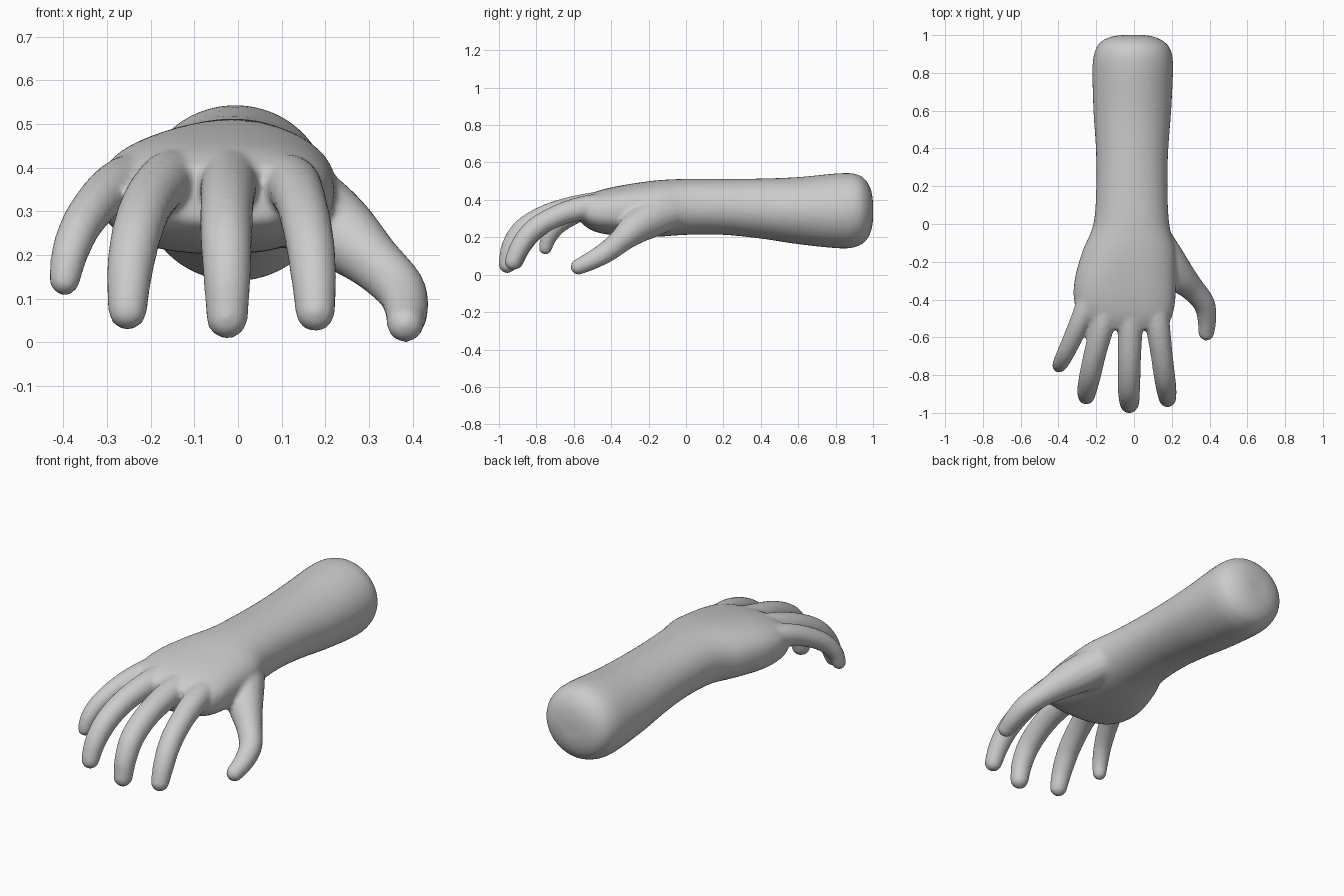
import bpy, bmesh, math
from mathutils import Vector

cube = bpy.data.objects.get("Cube")
if cube:
    bpy.data.objects.remove(cube, do_unlink=True)

skin = bpy.data.materials.new("skin_grey")
skin.use_nodes = True
GREY = (0.6, 0.6, 0.6, 1)
skin.diffuse_color = GREY
skin.node_tree.nodes["Principled BSDF"].inputs["Base Color"].default_value = GREY

bm = bmesh.new()


def spline(rows, steps=5):
    """Smooth the listed cross-sections into a denser run."""
    rows = [Vector(r) for r in rows]
    pts = [rows[0]] + rows + [rows[-1]]
    out = []
    for a, b, c, d in zip(pts, pts[1:], pts[2:], pts[3:]):
        for i in range(steps):
            t = i / steps
            out.append(b + (c - a) * (t / 2) + (a - b * 2.5 + c * 2 - d / 2) * t * t
                       + (b * 1.5 - a / 2 - c * 1.5 + d / 2) * t ** 3)
    return out + [rows[-1]]


def skin_rings(rings):
    """Bridge rings of points and close both ends."""
    loops = [[bm.verts.new(p) for p in ring] for ring in rings]
    n = len(loops[0])
    for a, b in zip(loops, loops[1:]):
        for i in range(n):
            j = (i + 1) % n
            bm.faces.new((a[i], a[j], b[j], b[i]))
    bm.faces.new(loops[0][::-1])
    bm.faces.new(loops[-1])


def circle(n):
    return [(math.cos(k * math.tau / n), math.sin(k * math.tau / n)) for k in range(n)]


def limb(rows):
    """Rows: y, left edge, right edge, bottom, top, roundness (1 is an ellipse)."""
    rings = []
    for y, x0, x1, z0, z1, power in spline(rows):
        rings.append([Vector(((x0 + x1) / 2 + (x1 - x0) / 2 * math.copysign(abs(c) ** power, c), y,
                              (z0 + z1) / 2 + (z1 - z0) / 2 * math.copysign(abs(s) ** power, s)))
                      for c, s in circle(40)])
    skin_rings(rings)


def finger(rows):
    """Rows: x, y, z, radius; the last one gets a rounded tip."""
    run = spline(rows)
    tip = run[-1]
    heading = (run[-1].to_3d() - run[-2].to_3d()).normalized()
    for k in range(1, 6):
        a = k * math.pi / 11
        p = tip.to_3d() + heading * tip[3] * math.sin(a)
        run.append(Vector((*p, tip[3] * math.cos(a))))
    rings = []
    for i, r in enumerate(run):
        d = (run[min(i + 1, len(run) - 1)].to_3d() - run[max(i - 1, 0)].to_3d()).normalized()
        side = d.cross(Vector((0, 0, 1))).normalized()
        up = side.cross(d)
        rings.append([r.to_3d() + (side * c + up * s) * r[3] for c, s in circle(16)])
    skin_rings(rings)


# Forearm, wrist and palm
limb([
    (1.0, -.07, .06, .29, .39, 1),
    (.99, -.125, .11, .235, .45, 1),
    (.965, -.175, .16, .185, .50, 1),
    (.92, -.205, .195, .153, .535, 1),
    (.83, -.22, .207, .14, .543, 1),
    (.6, -.215, .197, .163, .522, 1),
    (.4, -.202, .182, .193, .514, .97),
    (.2, -.20, .177, .213, .512, .95),
    (0, -.215, .187, .213, .512, .92),
    (-.15, -.275, .222, .203, .505, .9),
    (-.3, -.315, .222, .203, .485, .82),
    (-.42, -.315, .217, .215, .462, .8),
    (-.5, -.275, .197, .235, .438, .8),
    (-.56, -.22, .165, .275, .405, .85)])

# Thumb with its fleshy root
finger([(.10, -.06, .34, .09), (.165, -.18, .30, .10), (.235, -.27, .25, .088),
        (.31, -.345, .185, .066), (.37, -.42, .125, .058), (.386, -.5, .078, .051),
        (.383, -.575, .042, .043)])
# Index finger
finger([(.10, -.38, .37, .066), (.125, -.53, .36, .065), (.145, -.68, .318, .059),
        (.162, -.81, .245, .057), (.173, -.885, .155, .053), (.177, -.925, .07, .046)])
# Middle finger
finger([(-.01, -.38, .385, .07), (-.02, -.55, .365, .067), (-.025, -.73, .32, .062),
        (-.027, -.865, .245, .06), (-.025, -.932, .15, .055), (-.025, -.955, .056, .048)])
# Ring finger
finger([(-.13, -.38, .385, .066), (-.165, -.53, .37, .064), (-.205, -.68, .322, .06),
        (-.232, -.8, .25, .058), (-.248, -.875, .16, .053), (-.253, -.912, .073, .045)])
# Little finger
finger([(-.22, -.32, .375, .062), (-.26, -.45, .37, .057), (-.305, -.56, .338, .053),
        (-.355, -.67, .275, .048), (-.385, -.73, .205, .043), (-.397, -.752, .143, .036)])

bmesh.ops.recalc_face_normals(bm, faces=bm.faces)
mesh = bpy.data.meshes.new("hand_and_forearm")
bm.to_mesh(mesh)
bm.free()
mesh.materials.append(skin)
hand = bpy.data.objects.new("hand_and_forearm", mesh)
bpy.context.collection.objects.link(hand)

# Fuse the parts into one surface and soften the joins
fuse = hand.modifiers.new("fuse", 'REMESH')
fuse.mode = 'VOXEL'
fuse.voxel_size = 0.011
fuse.use_smooth_shade = True
soften = hand.modifiers.new("soften", 'SMOOTH')
soften.factor = 0.5
soften.iterations = 6
